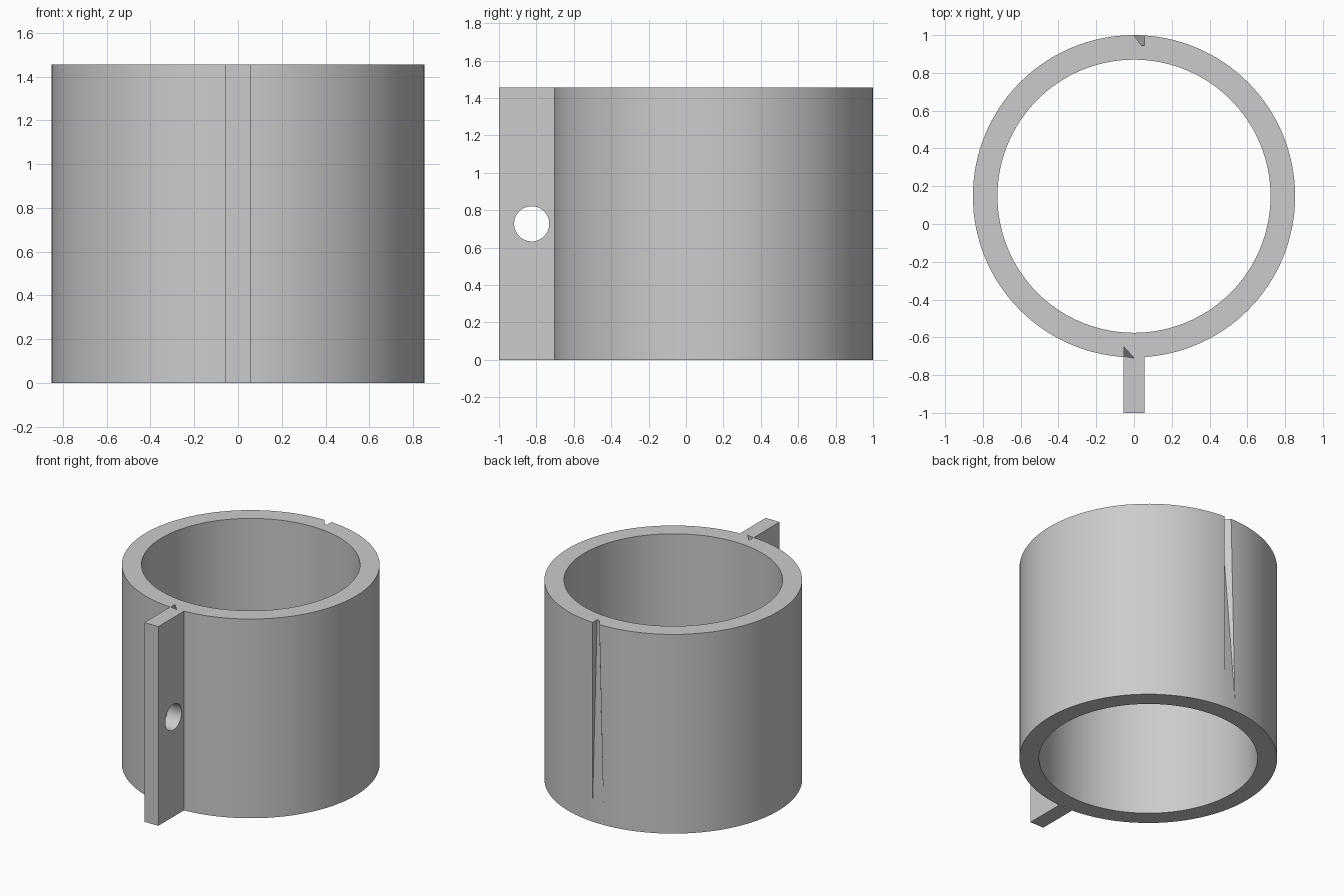
import bpy
import bmesh
import math
from mathutils import Matrix

cube = bpy.data.objects.get("Cube")
if cube:
    bpy.data.objects.remove(cube, do_unlink=True)

H = 1.455              # height of the sleeve
CY = 0.147             # sleeve axis in y
R_OUT, R_IN = 0.853, 0.723
TAB = 0.056            # half thickness of the tab

grey = bpy.data.materials.new("plain grey")
grey.use_nodes = True
grey.diffuse_color = (0.6, 0.6, 0.6, 1)
grey.node_tree.nodes["Principled BSDF"].inputs["Base Color"].default_value = (0.6, 0.6, 0.6, 1)


def finish(name, bm):
    bmesh.ops.recalc_face_normals(bm, faces=bm.faces)
    mesh = bpy.data.meshes.new(name)
    bm.to_mesh(mesh)
    bm.free()
    mesh.materials.append(grey)
    obj = bpy.data.objects.new(name, mesh)
    bpy.context.collection.objects.link(obj)
    return obj


def cylinder(name, radius, depth, matrix, segments):
    bm = bmesh.new()
    bmesh.ops.create_cone(bm, cap_ends=True, segments=segments, radius1=radius,
                          radius2=radius, depth=depth, matrix=matrix)
    return finish(name, bm)


def box(name, size, centre):
    bm = bmesh.new()
    bmesh.ops.create_cube(bm, size=1, matrix=Matrix.Translation(centre) @ Matrix.Diagonal((*size, 1)))
    return finish(name, bm)


def hull(name, points):
    bm = bmesh.new()
    for p in points:
        bm.verts.new(p)
    bmesh.ops.convex_hull(bm, input=bm.verts[:])
    return finish(name, bm)


def combine(target, tool, operation):
    mod = target.modifiers.new(operation.lower(), "BOOLEAN")
    mod.operation = operation
    mod.solver = "EXACT"
    mod.object = tool
    bpy.context.view_layer.objects.active = target
    bpy.ops.object.modifier_apply(modifier=mod.name)
    bpy.data.objects.remove(tool, do_unlink=True)


# Sleeve body with a flat tab along its front
axis = Matrix.Translation((0, CY, H / 2))
sleeve = cylinder("clamp_sleeve", R_OUT, H, axis, 128)
tab_back = CY - R_OUT + 0.06
combine(sleeve, box("tab", (2 * TAB, tab_back + 1, H), (0, (tab_back - 1) / 2, H / 2)), "UNION")

# Bore and the cross hole through the tab
combine(sleeve, cylinder("bore", R_IN, H + 0.2, axis, 128), "DIFFERENCE")
across = Matrix.Translation((0, -0.825, H / 2)) @ Matrix.Rotation(math.pi / 2, 4, "Y")
combine(sleeve, cylinder("tab_hole", 0.094, 0.4, across, 48), "DIFFERENCE")

# Tapered groove down the back, deepest at the top
top, low = H + 0.01, 0.07
groove = [(0, 1, top), (TAB, 1, top), (TAB, 0.945, top), (0.04, 0.945, top),
          (-0.034, 1, low), (TAB, 1, low),
          (0, 1.05, top), (TAB, 1.05, top), (-0.034, 1.05, low), (TAB, 1.05, low)]
combine(sleeve, hull("back_groove", groove), "DIFFERENCE")

# Narrow slanted slot where the tab meets the sleeve
slot = [(-0.054, -0.65, top), (-0.054, -0.7, top), (0, -0.71, top),
        (0, -0.69, -0.01), (0.025, -0.71, -0.01), (0, -0.71, -0.01)]
combine(sleeve, hull("root_slot", slot), "DIFFERENCE")

# Smooth walls with crisp rims
bpy.ops.object.select_all(action="DESELECT")
sleeve.select_set(True)
bpy.context.view_layer.objects.active = sleeve
bpy.ops.object.shade_smooth_by_angle(angle=math.radians(20))
